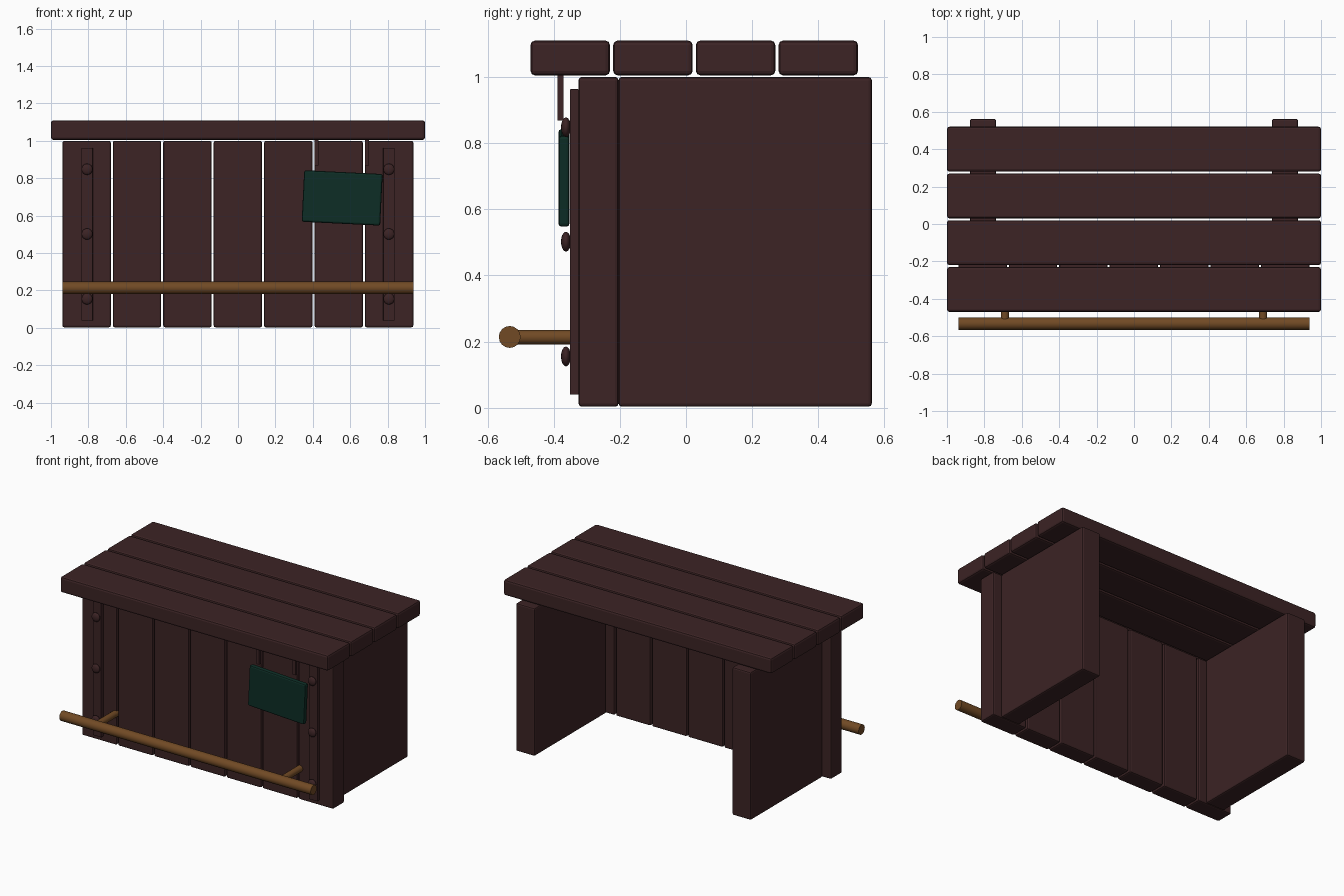
import bpy, math

if "Cube" in bpy.data.objects:
    bpy.data.objects.remove(bpy.data.objects["Cube"])


def material(name, rgb):
    m = bpy.data.materials.new(name)
    m.diffuse_color = (*rgb, 1)
    m.use_nodes = True
    m.node_tree.nodes["Principled BSDF"].inputs["Base Color"].default_value = m.diffuse_color
    return m


wood = material("dark wood", (0.045, 0.017, 0.018))
green = material("dark green", (0.004, 0.027, 0.019))
brass = material("warm brown", (0.165, 0.068, 0.018))


def finish(ob, name, mat):
    ob.name = name
    ob.data.materials.append(mat)
    return ob


def box(name, x, y, z, mat=wood, bevel=0.01, tilt=0):
    """Box from (min, max) ranges, with softened edges."""
    mid = [(a + b) / 2 for a, b in (x, y, z)]
    bpy.ops.mesh.primitive_cube_add(size=1, location=mid)
    ob = bpy.context.object
    ob.scale = [b - a for a, b in (x, y, z)]
    bpy.ops.object.transform_apply(location=False, rotation=False, scale=True)
    ob.rotation_euler.y = tilt
    if bevel:
        mod = ob.modifiers.new("soft edges", 'BEVEL')
        mod.width, mod.segments = bevel, 2
    return finish(ob, name, mat)


def rod(name, centre, radius, length, rotation):
    bpy.ops.mesh.primitive_cylinder_add(vertices=16, radius=radius, depth=length,
                                        location=centre, rotation=rotation)
    ob = bpy.context.object
    bpy.ops.object.shade_smooth_by_angle(angle=math.radians(30))
    return finish(ob, name, brass)


# Counter top: four planks running lengthwise
for i in range(4):
    y = -0.47 + 0.25 * i
    box(f"top_plank_{i + 1}", (-1, 1), (y, y + 0.24), (1.005, 1.11), bevel=0.013)

# Front wall: seven upright planks
for i in range(7):
    x = -0.939 + 0.2696 * i
    box(f"front_plank_{i + 1}", (x, x + 0.259), (-0.325, -0.204), (0.003, 1.0))

for s, side in ((-1, "left"), (1, "right")):
    # Side wall
    cx = 0.807 * s
    box(f"{side}_side_wall", (cx - 0.07, cx + 0.07), (-0.204, 0.562), (0.003, 1.0))
    # Strap with three rivets
    box(f"{side}_strap", (cx - 0.031, cx + 0.031), (-0.351, -0.325), (0.04, 0.963), bevel=0.002)
    for j, z in enumerate((0.155, 0.502, 0.848)):
        bpy.ops.mesh.primitive_uv_sphere_add(segments=16, ring_count=8, radius=0.03,
                                             location=(cx, -0.363, z))
        ob = bpy.context.object
        ob.scale.y = 0.5
        bpy.ops.object.shade_smooth()
        finish(ob, f"{side}_rivet_{j + 1}", wood)
    # Foot rail bracket
    rod(f"{side}_rail_bracket", (0.69 * s, -0.42, 0.213), 0.022, 0.22, (math.pi / 2, 0, 0))

# Foot rail
rod("foot_rail", (0, -0.533, 0.214), 0.033, 1.876, (0, math.pi / 2, 0))

# Hanging sign and its two hangers
box("sign", (0.347, 0.767), (-0.386, -0.352), (0.557, 0.833), green, 0.01, math.radians(2.8))
for i, x in enumerate((0.42, 0.69)):
    box(f"sign_hanger_{i + 1}", (x - 0.01, x + 0.01), (-0.388, -0.37), (0.868, 1.01), bevel=0)
